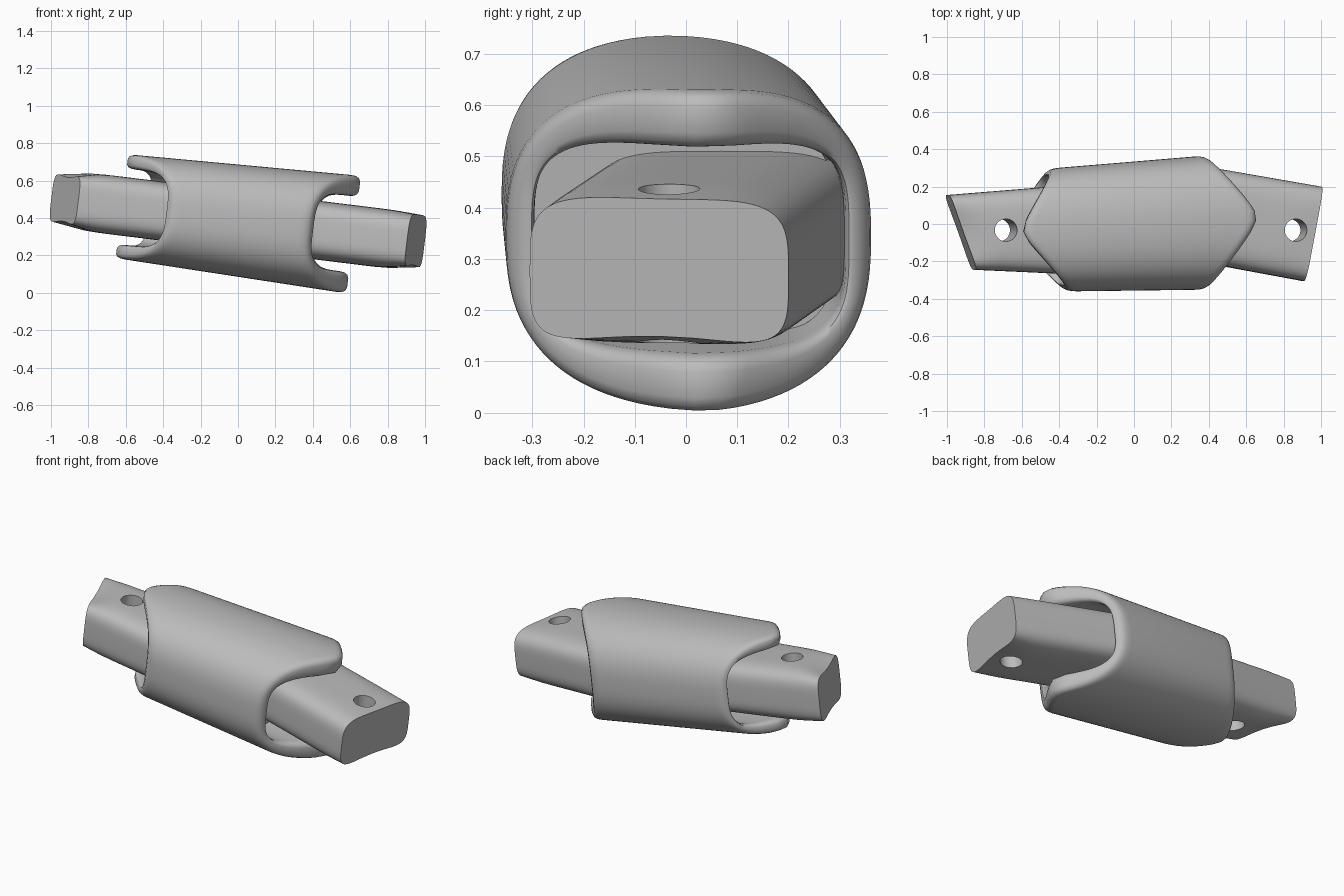
import bpy, bmesh
from math import sin, cos, pi, copysign, hypot, radians

if "Cube" in bpy.data.objects:
    bpy.data.objects.remove(bpy.data.objects["Cube"])

SEGS = 96
TILT = 0.122          # whole link leans down towards +x
CENTRE = (0, 0, 0.387)

grey = bpy.data.materials.new("plain grey")
grey.use_nodes = True
grey.diffuse_color = (0.5, 0.5, 0.5, 1)
grey.node_tree.nodes["Principled BSDF"].inputs["Base Color"].default_value = (0.5, 0.5, 0.5, 1)


def squircle(n, count=SEGS):
    """Unit superellipse in (across, up)."""
    pts = []
    for i in range(count):
        a = 2 * pi * i / count
        c, s = cos(a), sin(a)
        pts.append((copysign(abs(c) ** (2 / n), c), copysign(abs(s) ** (2 / n), s)))
    return pts


def loft(name, rings, closed=False):
    """Skin equal rings; either cap both ends or join last to first."""
    bm = bmesh.new()
    loops = [[bm.verts.new(p) for p in ring] for ring in rings]
    pairs = list(zip(loops, loops[1:]))
    if closed:
        pairs.append((loops[-1], loops[0]))
    else:
        bm.faces.new(loops[0])
        bm.faces.new(loops[-1])
    for a, b in pairs:
        for i in range(len(a)):
            j = (i + 1) % len(a)
            bm.faces.new((a[i], a[j], b[j], b[i]))
    bmesh.ops.recalc_face_normals(bm, faces=bm.faces)
    mesh = bpy.data.meshes.new(name)
    bm.to_mesh(mesh)
    bm.free()
    mesh.materials.append(grey)
    obj = bpy.data.objects.new(name, mesh)
    bpy.context.collection.objects.link(obj)
    obj.location = CENTRE
    obj.rotation_euler = (0, TILT, 0)
    return obj


def activate(obj):
    bpy.ops.object.select_all(action='DESELECT')
    obj.select_set(True)
    bpy.context.view_layer.objects.active = obj


def smooth(obj, angle):
    activate(obj)
    bpy.ops.object.shade_smooth_by_angle(angle=radians(angle))


# Sleeve: tapered tube whose ends are cut to a blunt V
OUTER, INNER = squircle(2.6), squircle(4)


def wall_point(i, t, x):
    """Point in the sleeve wall, t = 0 outside and 1 inside."""
    yc = -0.011 + 0.0475 * x
    oy, oz = OUTER[i][0] * (0.345 + 0.035 * x), OUTER[i][1] * (0.298 + 0.03 * x)
    iy, iz = INNER[i][0] * (0.295 + 0.02 * x), INNER[i][1] * 0.203
    return x, yc + oy + (iy - oy) * t, oz + (iz - oz) * t


def end_x(y, side):
    """Where the V cut lies at a given y."""
    dy = y - 0.03 * side
    if side > 0:
        slope = 0.76 if dy < 0 else 0.84
    else:
        slope = 0.92 if dy < 0 else 0.66
    return side * (0.665 - hypot(slope * dy, 0.04))


def rim_ring(t, back, side):
    ring = []
    for i in range(SEGS):
        y = wall_point(i, t, side * 0.5)[1]
        ring.append(wall_point(i, t, end_x(y, side) - side * back))
    return ring


RIM = [(0, .05), (.03, .025), (.12, .008), (.28, 0), (.72, 0), (.88, .008), (.97, .025), (1, .05)]
sleeve_rings = [rim_ring(t, b, 1) for t, b in RIM]
sleeve_rings += [rim_ring(t, b, -1) for t, b in reversed(RIM)]
smooth(loft("sleeve", sleeve_rings, closed=True), 50)

# Core closing the middle of the sleeve
core_rings = [[(x, y * 0.3 - 0.011, z * 0.21) for y, z in INNER] for x in (-0.22, 0.27)]
smooth(loft("inner_core", core_rings), 40)


# Bars: rounded bars with a pinched end and an upright pin hole
def bar(name, start_back, start_front, end_back, end_front, pinch_top, pinch_bottom, hole_x):
    rings = []
    for t in (0, 0.4, 0.7, 0.8, 0.86, 0.92, 0.96, 1):
        fade = max(0, (t - 0.75) / 0.25) ** 1.5
        ring = []
        for u, v in squircle(4):
            w = (u + 1) / 2
            x, y = [(a * w + b * (1 - w)) * (1 - t) + (c * w + d * (1 - w)) * t
                    for a, b, c, d in zip(start_back, start_front, end_back, end_front)]
            pinch = pinch_top if v > 0 else pinch_bottom
            ring.append((x, y, v * 0.157 * (1 - pinch * (1 - u * u) * fade)))
        rings.append(ring)
    obj = loft(name, rings)

    circle = squircle(2, 40)
    cutter = loft("pin_hole_cutter", [[(hole_x + 0.06 * a, -0.033 + 0.06 * b, z) for a, b in circle]
                                      for z in (-0.4, 0.4)])
    cutter.hide_render = True
    activate(obj)
    mod = obj.modifiers.new("pin hole", 'BOOLEAN')
    mod.operation, mod.solver, mod.object = 'DIFFERENCE', 'EXACT', cutter
    bpy.ops.object.modifier_apply(modifier=mod.name)
    bpy.data.objects.remove(cutter)
    smooth(obj, 35)


bar("right_end_bar", (-0.2, 0.22), (-0.2, -0.275), (-1.005, 0.155), (-0.86, -0.245),
    0.25, 0.25, -0.709)
bar("left_end_bar", (0.25, 0.33), (0.25, -0.184), (1.005, 0.2), (0.91, -0.305),
    0.06, 0.22, 0.853)
